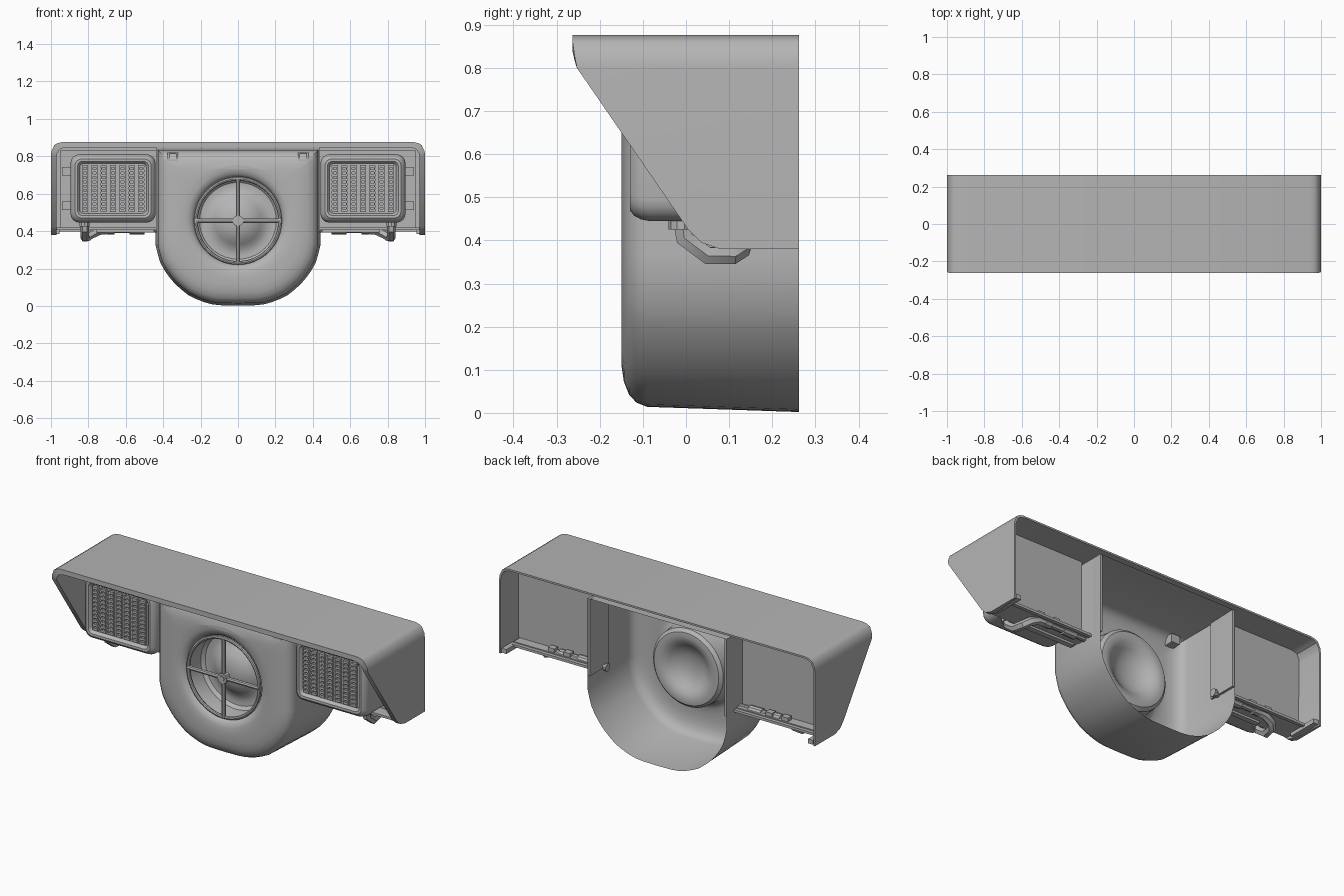
import bpy, bmesh, math
from mathutils import Vector

if "Cube" in bpy.data.objects:
    bpy.data.objects.remove(bpy.data.objects["Cube"])


def finish(bm, name):
    bmesh.ops.recalc_face_normals(bm, faces=bm.faces)
    me = bpy.data.meshes.new(name)
    bm.to_mesh(me)
    bm.free()
    ob = bpy.data.objects.new(name, me)
    bpy.context.collection.objects.link(ob)
    return ob


def loft(name, rings, cap_start=False, cap_end=False):
    bm = bmesh.new()
    vs = [[bm.verts.new(p) for p in r] for r in rings]
    n = len(rings[0])
    for a, b in zip(vs, vs[1:]):
        for i in range(n):
            j = (i + 1) % n
            bm.faces.new((a[i], a[j], b[j], b[i]))
    if cap_start:
        bm.faces.new(vs[0])
    if cap_end:
        bm.faces.new(vs[-1])
    return finish(bm, name)


def boxes(name, specs):
    """specs: (x0, x1, y0, y1, z0, z1) per box, joined in one mesh"""
    bm = bmesh.new()
    for x0, x1, y0, y1, z0, z1 in specs:
        vs = bmesh.ops.create_cube(bm, size=1)["verts"]
        for v in vs:
            v.co = ((x0 + x1) / 2 + v.co.x * abs(x1 - x0),
                    (y0 + y1) / 2 + v.co.y * (y1 - y0),
                    (z0 + z1) / 2 + v.co.z * (z1 - z0))
    return finish(bm, name)


def rod(name, p0, p1, r, n=8):
    p0, p1 = Vector(p0), Vector(p1)
    bpy.ops.mesh.primitive_cylinder_add(vertices=n, radius=r, depth=(p1 - p0).length,
                                        location=(p0 + p1) / 2)
    ob = bpy.context.object
    ob.rotation_euler = (p1 - p0).to_track_quat('Z', 'Y').to_euler()
    ob.name = name
    return ob


def rrect(cx, cz, hx, hz, r, y):
    pts = []
    for k, (sx, sz) in enumerate(((1, 1), (-1, 1), (-1, -1), (1, -1))):
        for i in range(5):
            a = math.pi / 2 * (k + i / 4)
            pts.append((cx + sx * (hx - r) + r * math.cos(a), y,
                        cz + sz * (hz - r) + r * math.sin(a)))
    return pts


# Hood: inverted trough with raked side walls, thin at the back edge
prof = [(1, .38, .08), (1, .395, .035), (1, .425, .005), (1, .80, -.253), (.998, .825, -.258),
        (.982, .86, -.263), (.965, .87, -.263), (.94, .876, -.263)]
prof += [(-x, z, y) for x, z, y in reversed(prof)]
sections = []
for x, z, y in prof:
    def inner(k, drop):
        return x * k, (z if z <= .8 else z - (z - .8) / .076 * drop)
    (xf, zf), (xb, zb) = inner(.97, .028), inner(.99, .010)
    sections.append([(x, y, z), (x, .262, z), (xb, .262, zb), (xf, y, zf)])
loft("hood", sections, True, True)

# Central body: U-shaped shell, rounded front, round opening and lamp bowl
CZ = .455
half = [(0, .002), (.12, .004), (.2, .025), (.27, .06), (.33, .11), (.385, .175), (.42, .24),
        (.44, .32), (.44, .842)]
poly = half + [(-x, z) for x, z in reversed(half[1:])]
edges = []
for (x0, z0), (x1, z1) in zip(poly, poly[1:] + poly[:1]):
    l = math.hypot(x1 - x0, z1 - z0)
    nx, nz = (z1 - z0) / l, -(x1 - x0) / l
    edges.append((nx, nz, nx * x0 + nz * (z0 - CZ)))
corner = math.atan2(.842 - CZ, .44)
angles = sorted([2 * math.pi * i / 64 for i in range(64)] + [corner, math.pi - corner])


def radius(a, off):
    c, s = math.cos(a), math.sin(a)
    return min((d - off) / (nx * c + nz * s) for nx, nz, d in edges if nx * c + nz * s > 1e-4)


def body_ring(off, y, circle=.3, mix=0):
    out = []
    for a in angles:
        r = radius(a, off) * (1 - mix) + circle * mix
        out.append((r * math.cos(a), y, CZ + r * math.sin(a)))
    return out


rings = [body_ring(0, .262), body_ring(.012, -.09), body_ring(.022, -.115), body_ring(.04, -.132),
         body_ring(.07, -.144), body_ring(.11, -.15), body_ring(.11, -.15, .30, .85)]
for r, y in ((.275, -.148), (.25, -.14), (.235, -.122), (.228, -.09), (.222, -.02), (.205, -.003),
             (.18, 0), (.15, -.008), (.125, -.025), (.10, -.045), (.06, -.06), (.02, -.066)):
    rings.append(body_ring(0, y, r, 1))
loft("central_body", rings, False, True)

# Ring, cross bars and hub over the opening
bpy.ops.mesh.primitive_torus_add(location=(0, -.128, CZ), rotation=(math.pi / 2, 0, 0),
                                 major_radius=.225, minor_radius=.010,
                                 major_segments=48, minor_segments=8)
bpy.context.object.name = "guard_ring"
rod("guard_bar_horizontal", (-.225, -.13, CZ), (.225, -.13, CZ), .012)
rod("guard_bar_vertical", (0, -.13, CZ - .225), (0, -.13, CZ + .225), .012)
rod("guard_hub", (0, -.145, CZ), (0, -.11, CZ), .03, 8)
rod("guard_hub_cap", (0, -.15, CZ), (0, -.14, CZ), .016, 8)

for s in (-1, 1):
    side = "right" if s > 0 else "left"

    # Wing panel with side lining, and the divider lining inside the body
    boxes("wing_panel_" + side, [(s * .435, s * .98, .10, .115, .41, .86),
                                 (s * .95, s * .98, .06, .105, .41, .845),
                                 (s * .435, s * .97, .06, .105, .83, .86)])
    boxes("divider_lining_" + side, [(s * .425, s * .438, .09, .26, .40, .842)])

    # Floor ledge and small fittings behind the grille
    boxes("wing_ledge_" + side, [
        (s * .435, s * .972, .03, .17, .405, .418), (s * .435, s * .972, .17, .19, .398, .412),
        (s * .45, s * .76, .04, .07, .393, .408),
        (s * .62, s * .66, .13, .165, .415, .44), (s * .72, s * .76, .13, .165, .415, .44),
        (s * .955, s * .985, .08, .26, .385, .41)])

    # Grille housing with rolled rim and shallow recessed plate
    gx, gz, hx, hz = s * .668, .628, .228, .183
    loft("grille_housing_" + side,
         [rrect(gx, gz, hx - o, hz - o, max(.05 - o * .6, .015), y) for o, y in
          ((0, .105), (0, -.085), (.004, -.105), (.012, -.12), (.025, -.13), (.038, -.129),
           (.045, -.122), (.05, -.11))], False, True)

    # Seven ladder-like grille strips, each two rails joined by rungs
    ladder = []
    for i in range(7):
        x = gx + (i - 3) * .05
        for e in (-.012, .012):
            ladder.append((x + e - .0035, x + e + .0035, -.122, -.105, gz - .125, gz + .125))
        for j in range(11):
            z = gz + (j - 5) * .0235
            ladder.append((x - .017, x + .017, -.125, -.105, z - .0065, z + .0065))
    boxes("grille_strips_" + side, ladder)

    # Brackets joining the housing to the hood side
    boxes("housing_brackets_" + side,
          [(s * .88, s * .94, .03, .102, z - .022, z + .022) for z in (.72, .535)])

    # Clip under the hood edge
    loft("hood_clip_" + side,
         [rrect(s * .348, .798, h, h * .85, .004, y) for h, y in
          ((.028, -.09), (.028, -.146), (.019, -.146), (.019, -.115))], True, True)

    # Bent hose below the wing, ending in a stepped coupling
    cu = bpy.data.curves.new("hose_" + side, 'CURVE')
    cu.dimensions = '3D'
    cu.bevel_depth, cu.bevel_resolution, cu.use_fill_caps = .023, 1, True
    pts = [(.82, -.012, .46), (.82, -.004, .405), (.82, .05, .365), (.81, .105, .365),
           (.785, .13, .382), (.74, .135, .402), (.68, .135, .408)]
    sp = cu.splines.new('POLY')
    sp.points.add(len(pts) - 1)
    for p, (x, y, z) in zip(sp.points, pts):
        p.co = (s * x, y, z, 1)
    hose = bpy.data.objects.new("hose_" + side, cu)
    bpy.context.collection.objects.link(hose)
    rod("hose_collar_" + side, (s * .82, -.012, .425), (s * .82, -.012, .452), .028, 10)
    for i, (a, b, r) in enumerate(((.70, .66, .026), (.66, .58, .019), (.58, .50, .026),
                                   (.50, .40, .016), (.415, .40, .022))):
        rod(f"coupling_{side}_{i}", (s * a, .135, .408), (s * b, .135, .408), r, 10)

# Convert hoses, shade smooth by angle, and give every part the dark grey finish
bpy.ops.object.select_all(action='SELECT')
bpy.context.view_layer.objects.active = bpy.data.objects["hood"]
bpy.ops.object.convert(target='MESH')
bpy.ops.object.select_all(action='SELECT')
bpy.ops.object.shade_smooth_by_angle(angle=math.radians(35))
grey = bpy.data.materials.new("dark_grey")
grey.diffuse_color = (.46, .46, .46, 1)
grey.use_nodes = True
grey.node_tree.nodes["Principled BSDF"].inputs["Base Color"].default_value = grey.diffuse_color
for ob in bpy.context.scene.objects:
    ob.data.materials.append(grey)
